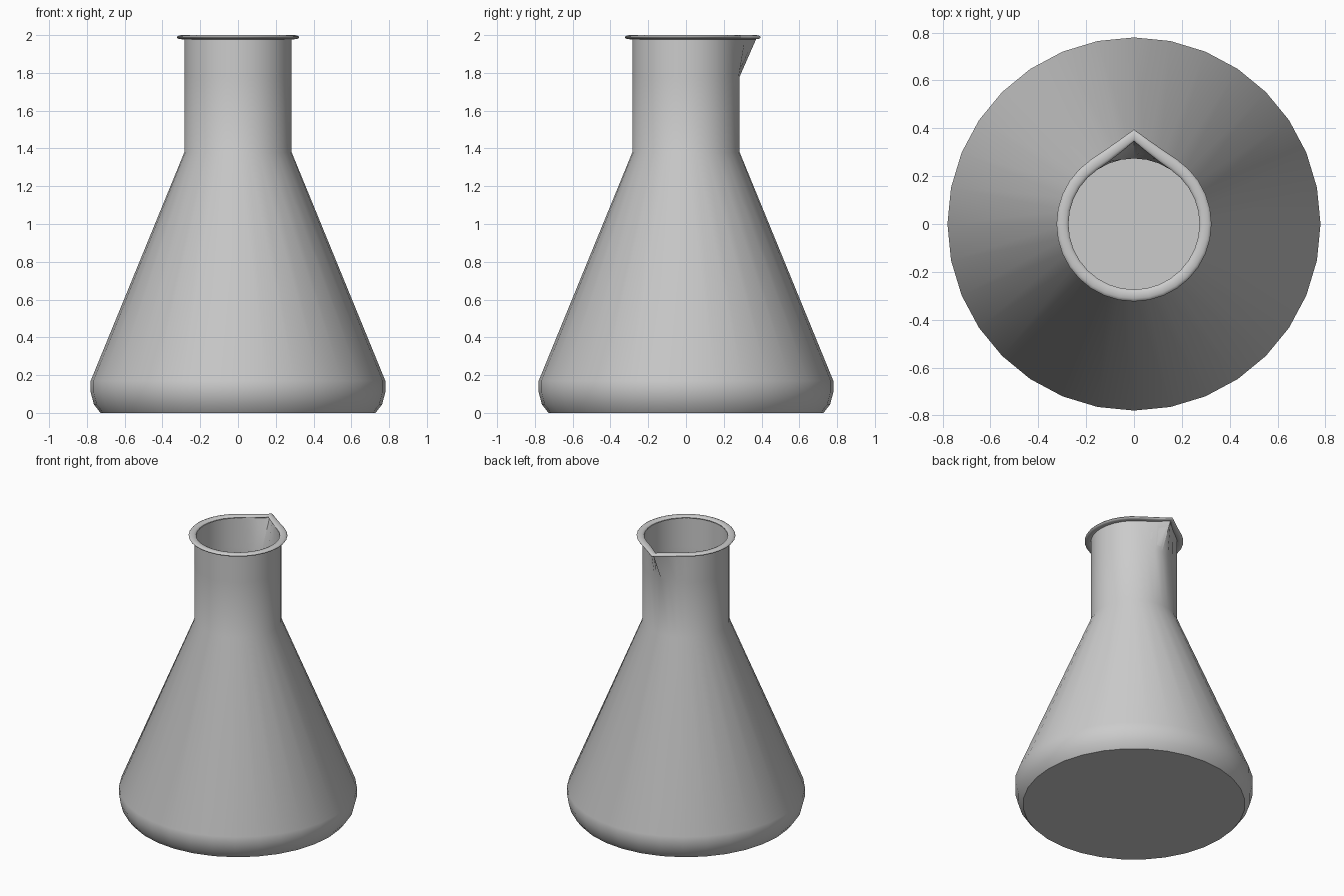
import bpy, bmesh, math

if "Cube" in bpy.data.objects:
    bpy.data.objects.remove(bpy.data.objects["Cube"])

SIDES = 32
SPOUT = {0: 1.0, 1: 0.4, 2: 0.09}   # outward push by steps away from the spout tip


def lathe(name, profile, push, z_start, z_end, closed, angle):
    """Revolve (radius, z) points about z, pushing out a pouring spout at +y."""
    bm = bmesh.new()
    rings = []
    for r, z in profile:
        if r == 0:
            rings.append([bm.verts.new((0, 0, z))] * SIDES)
            continue
        t = min(max((z - z_start) / (z_end - z_start), 0), 1)
        ring = []
        for i in range(SIDES):
            a = 2 * math.pi * i / SIDES
            rr = r + push * t * SPOUT.get(min(i, SIDES - i), 0)
            ring.append(bm.verts.new((rr * math.sin(a), rr * math.cos(a), z)))
        rings.append(ring)
    pairs = list(zip(rings, rings[1:]))
    if closed:
        pairs.append((rings[-1], rings[0]))
    for a, b in pairs:
        for i in range(SIDES):
            j = (i + 1) % SIDES
            corners = list(dict.fromkeys((a[i], a[j], b[j], b[i])))
            bm.faces.new(corners)
    bmesh.ops.recalc_face_normals(bm, faces=bm.faces)
    mesh = bpy.data.meshes.new(name)
    bm.to_mesh(mesh)
    bm.free()
    ob = bpy.data.objects.new(name, mesh)
    bpy.context.collection.objects.link(ob)
    bpy.ops.object.select_all(action='DESELECT')
    ob.select_set(True)
    bpy.context.view_layer.objects.active = ob
    bpy.ops.object.shade_smooth_by_angle(angle=math.radians(angle))
    return ob


# Thin-walled conical body and neck: outside going up, then inside going down
outer = [(0, 0), (0.728, 0), (0.763, 0.045), (0.78, 0.11), (0.78, 0.17),
         (0.284, 1.38), (0.284, 1.78), (0.284, 1.985)]
inner = [(0.274, 1.985), (0.274, 1.78), (0.274, 1.38), (0.769, 0.17),
         (0.769, 0.11), (0.753, 0.05), (0.724, 0.012), (0, 0.012)]
lathe("flask_body", outer + inner, 0.09, 1.78, 1.98, False, 40)

# Rounded rim bead following the spout
bead = []
for k in range(12):
    a = 2 * math.pi * k / 12
    bead.append((0.299 + 0.025 * math.cos(a), 1.989 + 0.011 * math.sin(a)))
lathe("flask_rim", bead, 0.071, 1.0, 1.5, True, 60)
